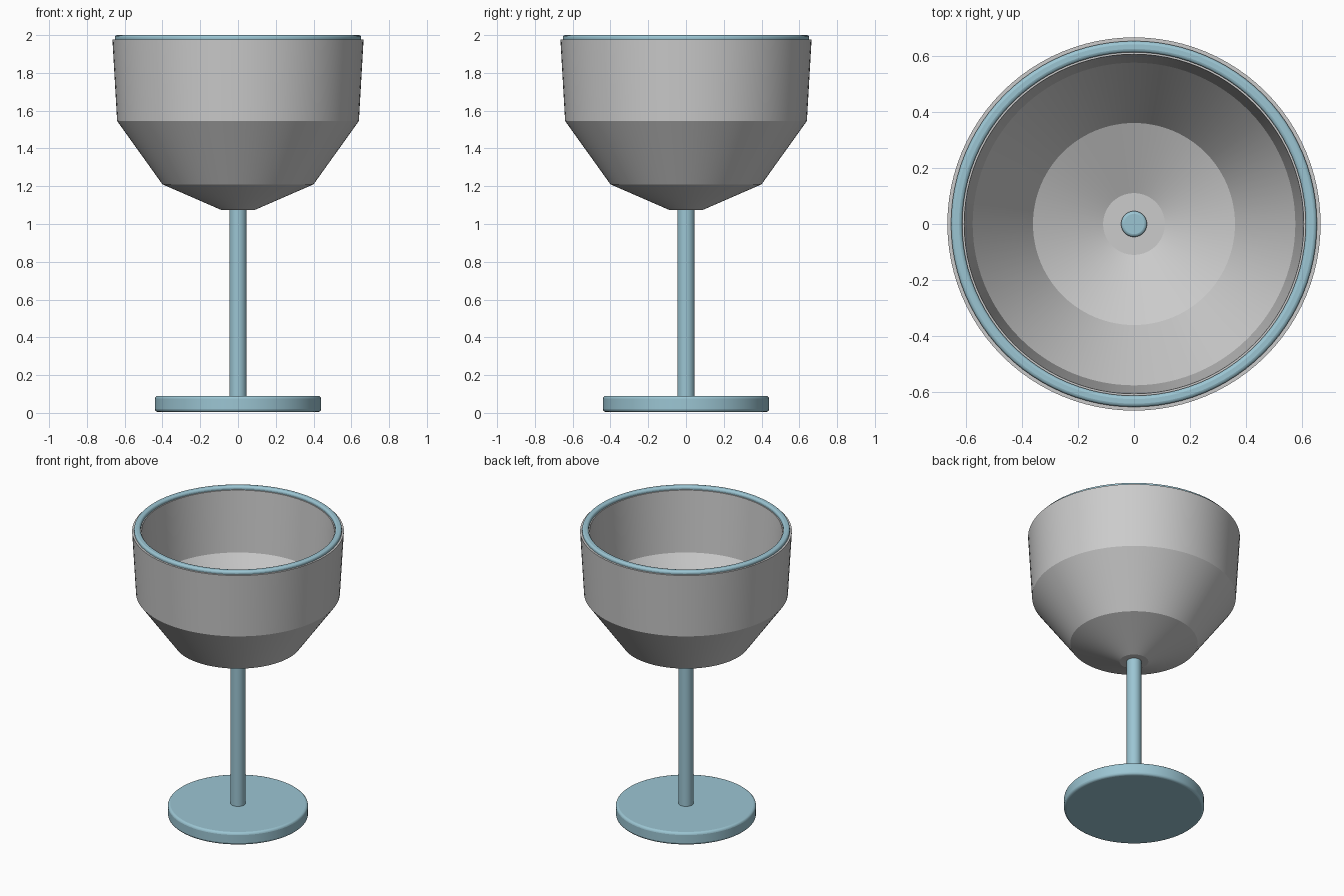
import bpy
import math

cube = bpy.data.objects.get("Cube")
if cube:
    bpy.data.objects.remove(cube, do_unlink=True)


def material(name, colour):
    mat = bpy.data.materials.new(name)
    mat.use_nodes = True
    mat.diffuse_color = colour
    mat.node_tree.nodes["Principled BSDF"].inputs["Base Color"].default_value = colour
    return mat


def lathe(name, profile, mat, closed=False, bevel=0.0, sides=96):
    """Spin an (radius, height) profile around z."""
    verts, rings = [], []
    for r, z in profile:
        if r == 0:
            rings.append([len(verts)] * sides)
            verts.append((0, 0, z))
        else:
            rings.append(list(range(len(verts), len(verts) + sides)))
            for i in range(sides):
                a = math.tau * i / sides
                verts.append((r * math.cos(a), r * math.sin(a), z))
    pairs = list(zip(rings, rings[1:]))
    if closed:
        pairs.append((rings[-1], rings[0]))
    faces = []
    for low, high in pairs:
        for i in range(sides):
            j = (i + 1) % sides
            face = [low[i], low[j], high[j], high[i]]
            faces.append(list(dict.fromkeys(face)))
    mesh = bpy.data.meshes.new(name)
    mesh.from_pydata(verts, [], faces)
    mesh.materials.append(mat)
    obj = bpy.data.objects.new(name, mesh)
    bpy.context.collection.objects.link(obj)
    if bevel:
        mod = obj.modifiers.new("rounded_edges", "BEVEL")
        mod.width = bevel
        mod.segments = 3
        mod.limit_method = "ANGLE"
        mod.angle_limit = math.radians(60)
    bpy.ops.object.select_all(action="DESELECT")
    obj.select_set(True)
    bpy.context.view_layer.objects.active = obj
    bpy.ops.object.shade_smooth_by_angle(angle=math.radians(22))
    return obj


grey = material("bowl_grey", (0.6, 0.6, 0.6, 1))
blue = material("pale_blue", (0.33, 0.56, 0.65, 1))

# Foot and stem, the stem reaching just through the bowl floor
lathe("foot", [(0, 0.005), (0.44, 0.005), (0.44, 0.09), (0, 0.09)], blue, bevel=0.015)
lathe("stem", [(0, 0.05), (0.046, 0.05), (0.046, 1.165), (0, 1.165)], blue, bevel=0.01, sides=48)

# Hollow faceted bowl: outside going up, then inside going down
lathe("bowl", [(0, 1.075), (0.09, 1.075), (0.40, 1.21), (0.64, 1.545), (0.665, 1.978),
               (0.605, 1.978), (0.575, 1.56), (0.36, 1.25), (0.11, 1.14), (0, 1.14)], grey)

# Rounded ring set on the lip
lathe("rim", [(0.612, 1.96), (0.652, 1.96), (0.652, 2.0), (0.612, 2.0)], blue,
      closed=True, bevel=0.012)
